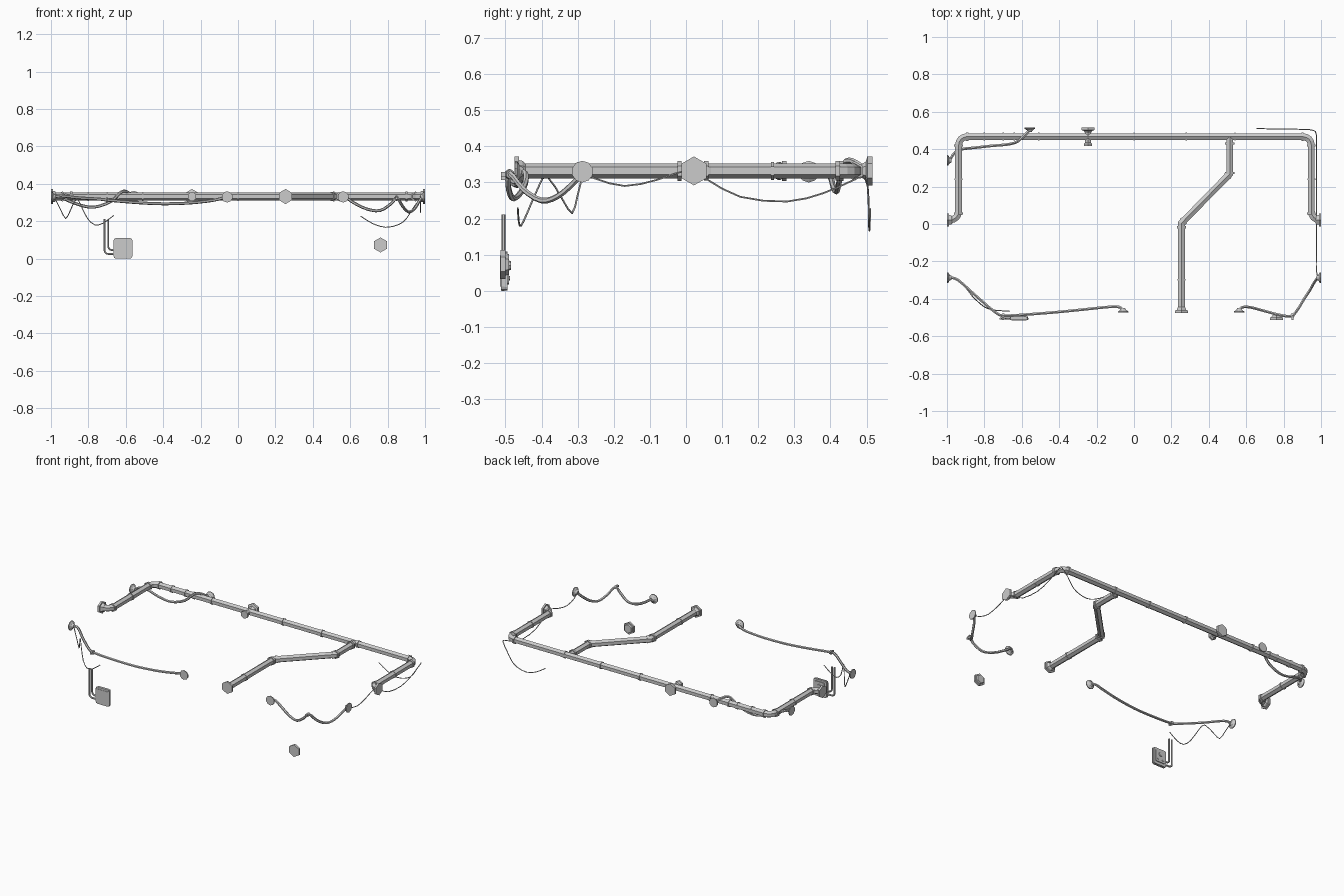
import bpy, bmesh, math
from mathutils import Vector as V

if "Cube" in bpy.data.objects:
    bpy.data.objects.remove(bpy.data.objects["Cube"])

Z = V((0, 0, 1))
PZ = 0.332  # pipe height


def make(name, rings):
    """Skin a list of vertex rings into a capped mesh."""
    bm = bmesh.new()
    rv = [[bm.verts.new(p) for p in r] for r in rings]
    n = len(rv[0])
    for a, b in zip(rv, rv[1:]):
        for i in range(n):
            j = (i + 1) % n
            bm.faces.new((a[i], a[j], b[j], b[i]))
    bm.faces.new(rv[0])
    bm.faces.new(rv[-1])
    bmesh.ops.recalc_face_normals(bm, faces=bm.faces)
    me = bpy.data.meshes.new(name)
    bm.to_mesh(me)
    bm.free()
    ob = bpy.data.objects.new(name, me)
    bpy.context.collection.objects.link(ob)
    return ob


def ring(c, t, r, sides, ref=Z, stretch=1):
    s = t.cross(ref).normalized()
    u = s.cross(t).normalized()
    return [c + u * r * math.cos(a) + s * r * stretch * math.sin(a)
            for a in (2 * math.pi * i / sides for i in range(sides))]


def tube(name, pts, r, sides=6, ref=Z):
    """Sweep a polygon along a path with mitred corners."""
    p = [V(q) for q in pts]
    rings = []
    for i, c in enumerate(p):
        a = (c - p[i - 1]).normalized() if i else (p[1] - c).normalized()
        b = (p[i + 1] - c).normalized() if i < len(p) - 1 else a
        t = (a + b).normalized()
        rings.append(ring(c, t, r, sides, ref, min(1.4, 1 / max(0.1, t.dot(a)))))
    return make(name, rings)


def lathe(name, origin, direction, prof, sides=6):
    o, d = V(origin), V(direction).normalized()
    return make(name, [ring(o + d * x, d, r, sides) for x, r in prof])


def rounded(pts, r, n=4):
    """Round the inner corners of a path."""
    p = [V(q) for q in pts]
    out = [p[0]]
    for a, c, b in zip(p, p[1:], p[2:]):
        s, e = c + (a - c).normalized() * r, c + (b - c).normalized() * r
        for i in range(n + 1):
            t = i / n
            k = c * 0.83 + (s + e) * 0.085
            out.append(s * (1 - t) ** 2 + k * 2 * t * (1 - t) + e * t * t)
    return out + [p[-1]]


def smooth(pts, n):
    p = [V(q) for q in pts]
    p = [p[0] * 2 - p[1]] + p + [p[-1] * 2 - p[-2]]
    out = []
    for a, b, c, d in zip(p, p[1:], p[2:], p[3:]):
        for i in range(n):
            t = i / n
            out.append((b * 2 + (c - a) * t + (a * 2 - b * 5 + c * 4 - d) * t * t
                        + (b * 3 - a - c * 3 + d) * t ** 3) / 2)
    return out + [p[-2]]


def collar(name, c, d, r=0.027, w=0.012):
    o = V(c) - V(d).normalized() * w / 2
    lathe(name, o, d, [(0, r), (w, r)])


def box(name, c, s, bevel=0.0):
    bm = bmesh.new()
    bmesh.ops.create_cube(bm, size=1)
    for v in bm.verts:
        v.co = V(c) + V([v.co[i] * s[i] for i in range(3)])
    if bevel:
        ed = [e for e in bm.edges if abs((e.verts[0].co - e.verts[1].co).y) > 1e-5]
        bmesh.ops.bevel(bm, geom=ed, offset=bevel, segments=2, affect='EDGES', profile=0.5)
    me = bpy.data.meshes.new(name)
    bm.to_mesh(me)
    bm.free()
    bpy.context.collection.objects.link(bpy.data.objects.new(name, me))


# main pipe around three walls
L, R, B = -0.938, 0.948, 0.467
tube("main_pipe", rounded([(-0.995, .022, PZ), (L, .022, PZ), (L, B, PZ), (R, B, PZ),
                           (R, .022, PZ), (0.995, .022, PZ)], 0.045), 0.021)
# branch pipe
tube("branch_pipe", [(.512, B, PZ), (.512, .268, PZ), (.254, .005, PZ), (.254, -.472, PZ)], 0.021)

# wall flanges of the large pipes
FL = [(0, .04), (.012, .04), (.012, .03), (.022, .028), (.03, .021)]
lathe("pipe_flange_left", (-1, .022, PZ), (1, 0, 0), FL)
lathe("pipe_flange_right", (1, .022, PZ), (-1, 0, 0), FL)
lathe("pipe_flange_front", (.254, -.475, PZ), (0, 1, 0), FL)

# pipe collars
for x in (-.80, -.70, -.64, -.51, 0, .28, .54):
    collar("pipe_collar", (x, B, PZ), (1, 0, 0), 0.025, 0.008)
for x in (L, R):
    k = 1 if x < 0 else -1
    collar("pipe_collar", (x, .24, PZ), (0, 1, 0), 0.025, 0.008)
    collar("bend_collar", (x, B - .047, PZ), (0, 1, 0))
    collar("bend_collar", (x + k * .047, B, PZ), (1, 0, 0))
    collar("bend_collar", (x, .056, PZ), (0, 1, 0))
for x, y in ((.512, .43), (.512, .272), (.254, -.018)):
    collar("branch_collar", (x, y, PZ), (0, 1, 0), 0.028)
for x, y in ((.502, .258), (.264, .015)):
    collar("branch_collar", (x, y, PZ), (.258, .263, 0), 0.025)
collar("branch_collar", (.254, -.297, PZ), (0, 1, 0), 0.025, 0.008)

# wall mount through the back pipe
lathe("wall_mount", (-.246, .516, PZ), (0, -1, 0),
      [(0, .04), (.014, .04), (.018, .026), (.03, .018), (.08, .018), (.088, .026), (.1, .026)])

# hanging cables with their wall sockets
SOCKET = [(0, .03), (.006, .03), (.014, .017), (.024, .011)]
cables = {
    "back_left": [(-.985, .34, .33), (-.96, .38, .332), (-.92, .4, .315), (-.85, .408, .288), (-.77, .417, .275),
                  (-.68, .425, .305), (-.63, .437, .352), (-.6, .46, .36), (-.56, .5, .335)],
    "front_left": [(-.985, -.285, .33), (-.94, -.30, .335), (-.85, -.38, .325), (-.74, -.473, .318),
                   (-.69, -.49, .312), (-.55, -.482, .3), (-.4, -.47, .293), (-.25, -.455, .298),
                   (-.13, -.443, .312), (-.08, -.444, .325), (-.06, -.46, .33)],
    "front_right": [(.985, -.285, .33), (.965, -.31, .30), (.94, -.355, .262), (.91, -.40, .25),
                    (.88, -.45, .28), (.85, -.487, .325), (.82, -.493, .295), (.76, -.482, .257),
                    (.69, -.463, .265), (.62, -.445, .298), (.58, -.445, .325), (.562, -.46, .33)],
}
for n, p in cables.items():
    tube("cable_" + n, smooth(p, 3), 0.008)
for n, o, d in (("back_left", (-1, .34, .33), (1, 0, 0)), ("back", (-.557, .516, .332), (0, -1, 0)),
                ("front_left", (-1, -.287, .33), (1, 0, 0)), ("front_mid", (-.058, -.474, .33), (0, 1, 0)),
                ("front_right", (1, -.287, .33), (-1, 0, 0)), ("front_far", (.562, -.474, .33), (0, 1, 0))):
    lathe("cable_socket_" + n, o, d, SOCKET, 10)

# cable clips
for c, d in (((-.70, -.489, .313), (1, -.2, 0)), ((.848, -.489, .323), (1, .6, 0))):
    collar("cable_clip", c, d, 0.014, 0.01)
    box("clip_bracket", (c[0], -.5, c[2]), (.012, .025, .012))

# thin wires
tube("wire_right", smooth([
    (.985, -.285, .33), (.975, -.25, .31), (.975, -.17, .29), (.975, -.08, .307), (.975, .01, .335),
    (.975, .06, .307), (.975, .15, .26), (.975, .28, .247), (.975, .38, .27), (.975, .45, .3),
    (.97, .495, .315), (.93, .505, .26), (.9, .506, .213), (.86, .507, .182), (.79, .508, .167),
    (.72, .509, .187), (.655, .51, .227)], 2), 0.0027, 5)
tube("wire_left", smooth([
    (-.98, -.285, .325), (-.95, -.3, .265), (-.922, -.315, .215), (-.9, -.34, .25), (-.865, -.385, .318),
    (-.84, -.41, .285), (-.805, -.44, .215), (-.765, -.457, .18), (-.72, -.463, .19),
    (-.665, -.466, .23)], 2), 0.0027, 5)

# hexagonal wall plug
lathe("wall_plug", (.762, -.514, .073), (0, 1, 0), [(0, .04), (.014, .04), (.014, .031), (.024, .028)])

# switch box
BX, BZ = -.615, .055
box("switch_box_body", (BX, -.504, BZ), (.094, .018, .108), .01)
box("switch_box_back", (BX, -.513, BZ), (.08, .004, .085))
box("switch_box_rim", (BX, -.507, BZ), (.1, .008, .11), .012)
box("switch_box_lid", (BX, -.494, BZ + .003), (.07, .008, .08), .008)
lathe("switch_knob", (BX, -.491, BZ + .015), (0, 1, 0), [(0, .014), (.006, .012)], 8)
for sx in (-1, 1):
    lathe("switch_button", (BX + sx * .018, -.491, BZ - .02), (0, 1, 0), [(0, .006), (.004, .006)], 6)

# twin conduits leading to the box
for i, (x, z) in enumerate(((-.714, .025), (-.694, .046))):
    tube("conduit_%d" % (i + 1), rounded([(x, -.506, .212), (x, -.506, z), (-.655, -.506, z)], .02),
         0.0055, 6, V((0, 1, 0)))
